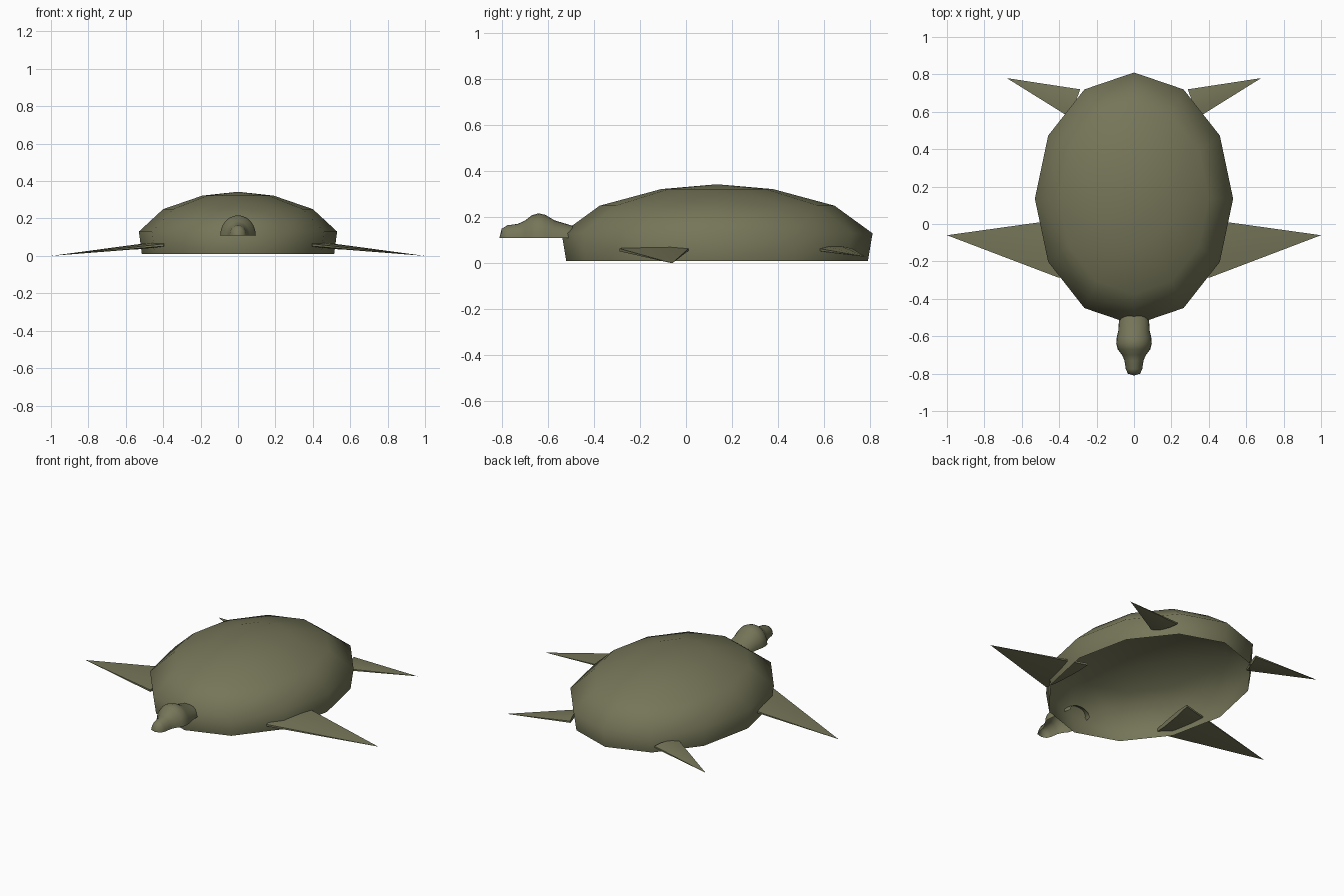
import bpy, bmesh, math
from mathutils import Vector

if "Cube" in bpy.data.objects:
    bpy.data.objects.remove(bpy.data.objects["Cube"])

olive = bpy.data.materials.new("olive green")
olive.diffuse_color = (0.18, 0.18, 0.10, 1)
olive.use_nodes = True
olive.node_tree.nodes["Principled BSDF"].inputs["Base Color"].default_value = olive.diffuse_color


def finish(name, bm, angle=None):
    bmesh.ops.recalc_face_normals(bm, faces=bm.faces)
    me = bpy.data.meshes.new(name)
    bm.to_mesh(me)
    bm.free()
    me.materials.append(olive)
    ob = bpy.data.objects.new(name, me)
    bpy.context.collection.objects.link(ob)
    for p in me.polygons:
        p.use_smooth = True
    if angle:
        bpy.context.view_layer.objects.active = ob
        ob.select_set(True)
        bpy.ops.object.shade_smooth_by_angle(angle=math.radians(angle))
        ob.select_set(False)
    return ob


def bridge(bm, a, b, closed):
    n = len(a)
    for i in range(n if closed else n - 1):
        j = (i + 1) % n
        bm.faces.new((a[i], a[j], b[j], b[i]))


# Shell: twelve-sided hollow dome, open below
bm = bmesh.new()
prev = None
for scale, z in ((0.97, 0.01), (1.0, 0.13), (0.755, 0.25), (0.36, 0.322)):
    ring = []
    for i in range(12):
        a = math.tau * i / 12
        ring.append(bm.verts.new((0.53 * scale * math.cos(a),
                                  0.135 + 0.675 * scale * math.sin(a), z)))
    if prev:
        bridge(bm, prev, ring, True)
    prev = ring
top = bm.verts.new((0, 0.135, 0.343))
for i in range(12):
    bm.faces.new((prev[i], prev[(i + 1) % 12], top))
shell = finish("shell", bm)

# Head: half-round lofted form with flat open underside; (y, half width, height)
sections = ((-0.47, 0.070, 0.045), (-0.51, 0.080, 0.058), (-0.57, 0.084, 0.076),
            (-0.61, 0.093, 0.100), (-0.64, 0.095, 0.107), (-0.67, 0.087, 0.098),
            (-0.70, 0.064, 0.075), (-0.73, 0.051, 0.061), (-0.775, 0.044, 0.055),
            (-0.80, 0.033, 0.040))
bm = bmesh.new()
prev = None
for y, w, h in sections:
    arc = [bm.verts.new((w * math.cos(math.pi * i / 12), y,
                         0.11 + h * math.sin(math.pi * i / 12))) for i in range(13)]
    if prev:
        bridge(bm, prev, arc, False)
    prev = arc
nose = bm.verts.new((0, -0.81, 0.11))
for i in range(12):
    bm.faces.new((prev[i], prev[i + 1], nose))
head = finish("head", bm)


# Flippers: flattened eight-sided cones running from inside the shell to a point
def flipper(name, root, tip, half_width, half_thick, roll, side):
    root, tip = Vector(root), Vector(tip)
    axis = tip - root
    across = Vector((-axis.y, axis.x, 0)).normalized()
    bm = bmesh.new()
    ring = []
    for i in range(8):
        a = math.tau * (i + 0.5) / 8
        u = math.cos(a) / math.cos(math.pi / 8)
        p = root + across * half_width * u
        p.z += half_thick * math.sin(a) + roll * u
        ring.append(bm.verts.new((p.x * side, p.y, p.z)))
    point = bm.verts.new((tip.x * side, tip.y, tip.z))
    for i in range(8):
        bm.faces.new((ring[i], ring[(i + 1) % 8], point))
    bm.faces.new(ring)
    finish(name, bm, 60)


for side, word in ((1, "right"), (-1, "left")):
    flipper("front_flipper_" + word, (0.38, -0.13, 0.066), (1.0, -0.06, 0.0),
            0.16, 0.016, 0.008, side)
    flipper("hind_flipper_" + word, (0.315, 0.645, 0.06), (0.68, 0.78, 0.028),
            0.08, 0.014, 0.0, side)
